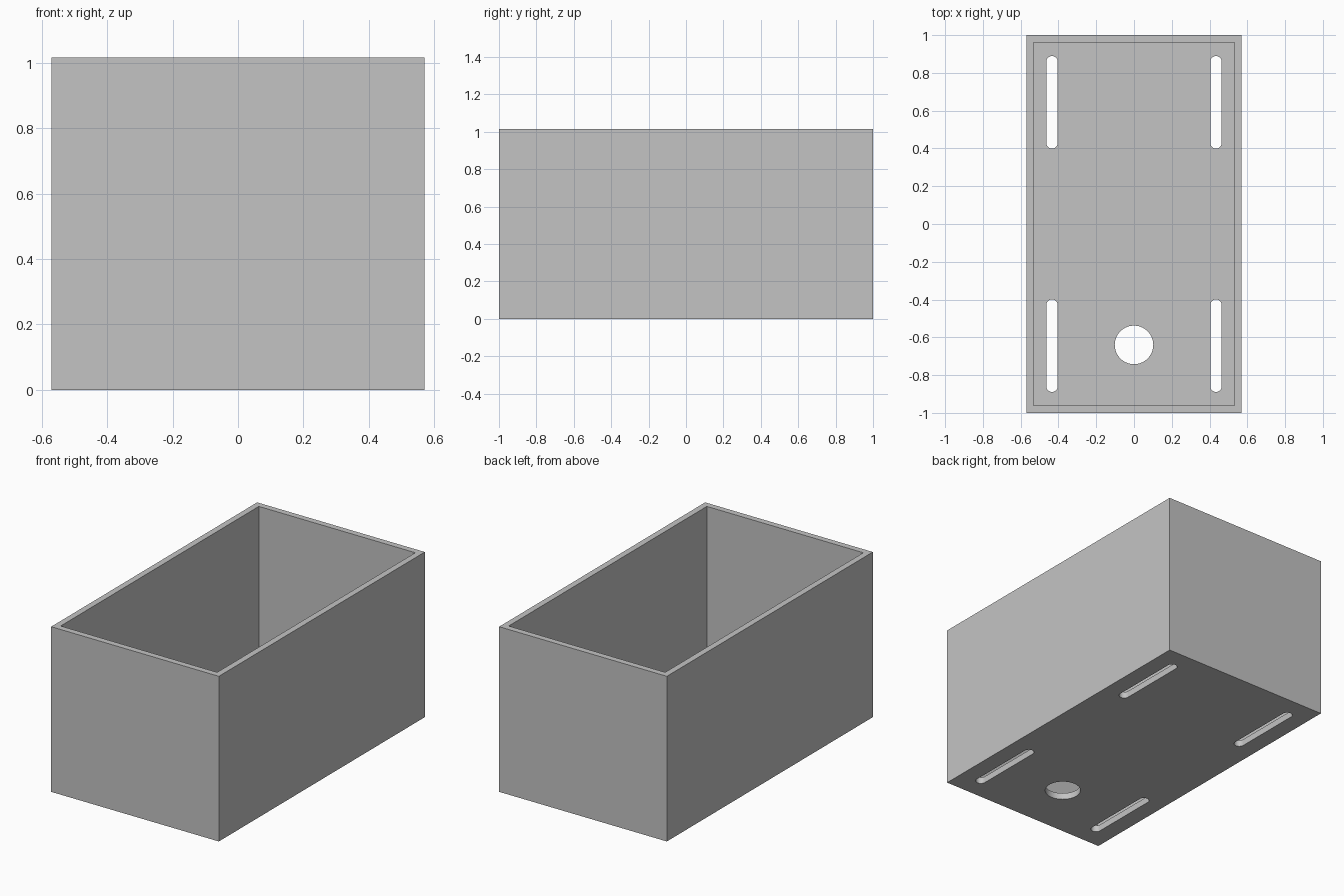
import bpy, bmesh, math

if "Cube" in bpy.data.objects:
    bpy.data.objects.remove(bpy.data.objects["Cube"])

W, L, H = 1.14, 2.0, 1.015      # outer size
WALL, FLOOR = 0.038, 0.04       # thicknesses

grey = bpy.data.materials.new("plain_grey")
grey.diffuse_color = (0.55, 0.55, 0.55, 1)
grey.use_nodes = True
grey.node_tree.nodes["Principled BSDF"].inputs["Base Color"].default_value = grey.diffuse_color


def prism(name, outline, z0, z1):
    """Closed solid extruded upward from an outline."""
    bm = bmesh.new()
    base = bm.faces.new([bm.verts.new((x, y, z0)) for x, y in outline])
    top = bmesh.ops.extrude_face_region(bm, geom=[base])["geom"]
    verts = [v for v in top if isinstance(v, bmesh.types.BMVert)]
    bmesh.ops.translate(bm, verts=verts, vec=(0, 0, z1 - z0))
    bmesh.ops.recalc_face_normals(bm, faces=bm.faces)
    mesh = bpy.data.meshes.new(name)
    bm.to_mesh(mesh)
    bm.free()
    mesh.materials.append(grey)
    obj = bpy.data.objects.new(name, mesh)
    bpy.context.collection.objects.link(obj)
    return obj


def rect(w, l):
    return [(-w/2, -l/2), (w/2, -l/2), (w/2, l/2), (-w/2, l/2)]


def stadium(cx, cy, r, straight, n=24):
    """Two half circles joined by straight sides along y."""
    pts = []
    for start, sign in ((0, 1), (math.pi, -1)):
        for i in range(n + 1):
            a = start + math.pi * i / n
            pts.append((cx + r*math.cos(a), cy + sign*straight/2 + r*math.sin(a)))
    return pts


def circle(cx, cy, r, n=64):
    return [(cx + r*math.cos(2*math.pi*i/n), cy + r*math.sin(2*math.pi*i/n))
            for i in range(n)]


# Open box body
box = prism("open_box", rect(W, L), 0, H)

# Cavity, four mounting slots and the cable hole
cutters = [prism("cavity_cutter", rect(W - 2*WALL, L - 2*WALL), FLOOR, H + 0.1)]
for sx in (-1, 1):
    for sy in (-1, 1):
        cutters.append(prism("slot_cutter",
                             stadium(sx*0.434, sy*0.644, 0.03, 0.43), -0.1, 0.1))
cutters.append(prism("hole_cutter", circle(0, -0.64, 0.102), -0.1, 0.1))

bpy.context.view_layer.objects.active = box
box.select_set(True)
for c in cutters:
    mod = box.modifiers.new("cut", "BOOLEAN")
    mod.operation, mod.solver, mod.object = "DIFFERENCE", "EXACT", c
    bpy.ops.object.modifier_apply(modifier=mod.name)
    bpy.data.objects.remove(c)

bpy.ops.object.shade_smooth_by_angle(angle=math.radians(30))
